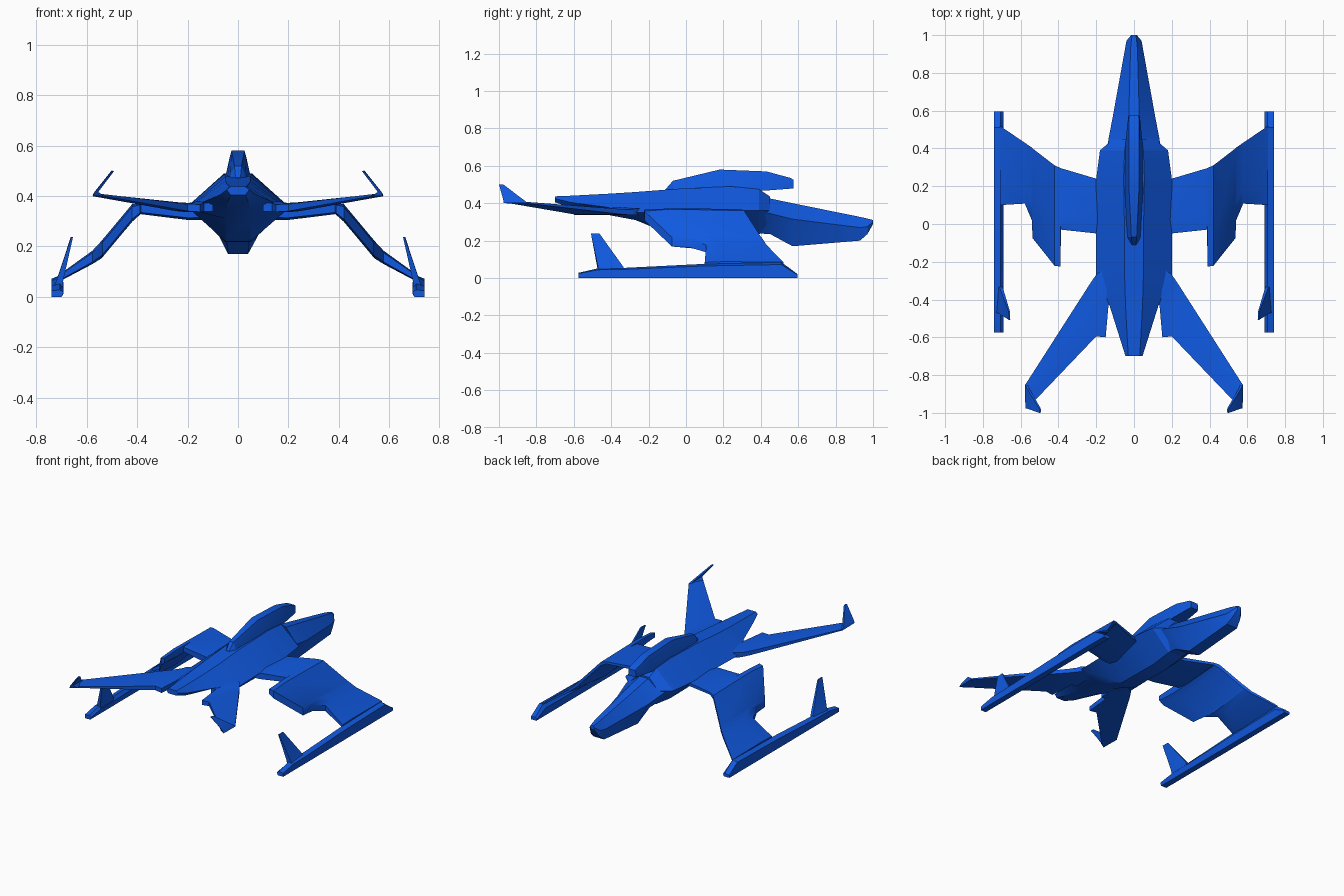
import bpy, bmesh, math

blue = bpy.data.materials.new("blue_paint")
blue.diffuse_color = (0.005, 0.10, 0.75, 1)


def loft(name, sections, mirror=False):
    """Skin a row of equal-length closed sections and cap both ends."""
    bm = bmesh.new()
    rings = [[bm.verts.new(p) for p in s] for s in sections]
    n = len(rings[0])
    for a, b in zip(rings, rings[1:]):
        for i in range(n):
            j = (i + 1) % n
            bm.faces.new((a[i], a[j], b[j], b[i]))
    bm.faces.new(rings[0])
    bm.faces.new(rings[-1])
    bmesh.ops.recalc_face_normals(bm, faces=bm.faces)
    me = bpy.data.meshes.new(name)
    bm.to_mesh(me)
    bm.free()
    me.materials.append(blue)
    ob = bpy.data.objects.new(name, me)
    bpy.context.collection.objects.link(ob)
    if mirror:
        ob.modifiers.new("mirror", 'MIRROR').use_clip = False
    bpy.ops.object.select_all(action='DESELECT')
    ob.select_set(True)
    bpy.context.view_layer.objects.active = ob
    bpy.ops.object.shade_smooth_by_angle(angle=math.radians(25))
    return ob


def hexes(rows):
    """Symmetric six-sided sections: y, top half-width/z, edge x/z, bottom half-width/z."""
    return [[(tx, y, tz), (ex, y, ez), (bx, y, bz), (-bx, y, bz), (-ex, y, ez), (-tx, y, tz)]
            for y, tx, tz, ex, ez, bx, bz in rows]


# Hull, pointed at the front and widest amidships
loft("hull", hexes([
    (-0.70, 0.030, 0.437, 0.045, 0.425, 0.030, 0.405),
    (-0.62, 0.035, 0.440, 0.070, 0.405, 0.040, 0.378),
    (-0.43, 0.045, 0.450, 0.130, 0.380, 0.050, 0.340),
    (-0.27, 0.050, 0.460, 0.200, 0.350, 0.050, 0.310),
    (-0.05, 0.050, 0.477, 0.200, 0.355, 0.050, 0.220),
    (0.24, 0.055, 0.490, 0.200, 0.360, 0.050, 0.217),
    (0.39, 0.050, 0.475, 0.180, 0.360, 0.050, 0.235),
    (0.45, 0.040, 0.435, 0.110, 0.360, 0.050, 0.260)]))

# Tail boom
loft("tail_boom", hexes([
    (0.36, 0.035, 0.440, 0.145, 0.360, 0.050, 0.240),
    (0.45, 0.032, 0.425, 0.135, 0.345, 0.045, 0.235),
    (0.57, 0.028, 0.400, 0.112, 0.315, 0.040, 0.170),
    (0.93, 0.018, 0.327, 0.047, 0.270, 0.040, 0.200),
    (0.97, 0.014, 0.318, 0.040, 0.275, 0.030, 0.235),
    (1.00, 0.010, 0.310, 0.015, 0.300, 0.012, 0.288)]))

# Dorsal spine overhanging the tail
loft("dorsal_spine", hexes([
    (-0.11, 0.010, 0.474, 0.015, 0.465, 0.020, 0.440),
    (-0.07, 0.014, 0.520, 0.030, 0.490, 0.045, 0.440),
    (0.18, 0.026, 0.580, 0.034, 0.550, 0.055, 0.455),
    (0.43, 0.026, 0.570, 0.032, 0.550, 0.045, 0.468),
    (0.56, 0.026, 0.535, 0.031, 0.515, 0.032, 0.478),
    (0.575, 0.024, 0.525, 0.028, 0.510, 0.028, 0.480)]))


def wing_section(x, lead, trail, top, bottom):
    """Chordwise section, fullest near the leading edge."""
    mid, t = (top + bottom) / 2, (top - bottom) / 2
    q = lead + 0.25 * (trail - lead)
    return [(x, lead, mid - 0.7 * t), (x, lead, mid + 0.7 * t), (x, q, top),
            (x, trail, mid + 0.8 * t), (x, trail, mid + 0.1 * t), (x, q, bottom)]


# Drooped main wings, kinked and notched along the leading edge
loft("main_wing", [wing_section(*r) for r in [
    (0.14, -0.055, 0.22, 0.365, 0.305),
    (0.20, -0.050, 0.24, 0.363, 0.305),
    (0.386, -0.030, 0.295, 0.372, 0.328),
    (0.390, -0.225, 0.297, 0.372, 0.325),
    (0.420, -0.222, 0.31, 0.368, 0.298),
    (0.537, -0.075, 0.40, 0.228, 0.158),
    (0.541, 0.020, 0.405, 0.223, 0.153),
    (0.578, 0.108, 0.43, 0.183, 0.130),
    (0.710, 0.100, 0.52, 0.088, 0.060)]], mirror=True)

# Long skid rods at the wing tips
loft("wing_tip_rod", [[(0.70, y, 0), (0.74, y, 0), (0.74, y, 0.85 * z),
                       (0.707, y, z), (0.692, y, 0.65 * z)]
                      for y, z in [(-0.575, 0.028), (-0.47, 0.052), (-0.32, 0.055),
                                   (0.10, 0.076), (0.51, 0.085), (0.595, 0.022)]], mirror=True)

# Upright fins at the front of the rods, leaning inward
loft("rod_fin", [
    [(0.695, -0.47, 0.03), (0.735, -0.47, 0.03), (0.735, -0.33, 0.03), (0.695, -0.33, 0.03)],
    [(0.695, -0.475, 0.06), (0.722, -0.47, 0.06), (0.712, -0.335, 0.06), (0.695, -0.335, 0.06)],
    [(0.655, -0.508, 0.237), (0.662, -0.508, 0.237), (0.664, -0.462, 0.237), (0.657, -0.462, 0.237)]],
    mirror=True)

# Thin forward-swept wings, rising to the tips
loft("forward_wing", [[(xf, yf, z - t), (xf, yf, z + t), ((xf + xr) / 2, (yf + yr) / 2, z + 1.4 * t),
                       (xr, yr, z + t), (xr, yr, z - t)]
                      for xf, yf, xr, yr, z, t in [
                          (0.10, -0.43, 0.10, -0.20, 0.357, 0.018),
                          (0.135, -0.43, 0.198, -0.265, 0.355, 0.017),
                          (0.15, -0.60, 0.215, -0.29, 0.352, 0.015),
                          (0.20, -0.595, 0.245, -0.335, 0.354, 0.014),
                          (0.53, -0.94, 0.575, -0.85, 0.403, 0.004)]], mirror=True)

# Inward-leaning fins at the forward wing tips
loft("forward_wing_fin", [
    [(0.530, -0.945, 0.399), (0.575, -0.975, 0.401), (0.578, -0.85, 0.402), (0.560, -0.85, 0.402)],
    [(0.555, -0.965, 0.416), (0.568, -0.977, 0.418), (0.570, -0.865, 0.416), (0.558, -0.865, 0.414)],
    [(0.492, -0.998, 0.499), (0.500, -1.0, 0.501), (0.502, -0.978, 0.501), (0.494, -0.976, 0.499)]],
    mirror=True)
